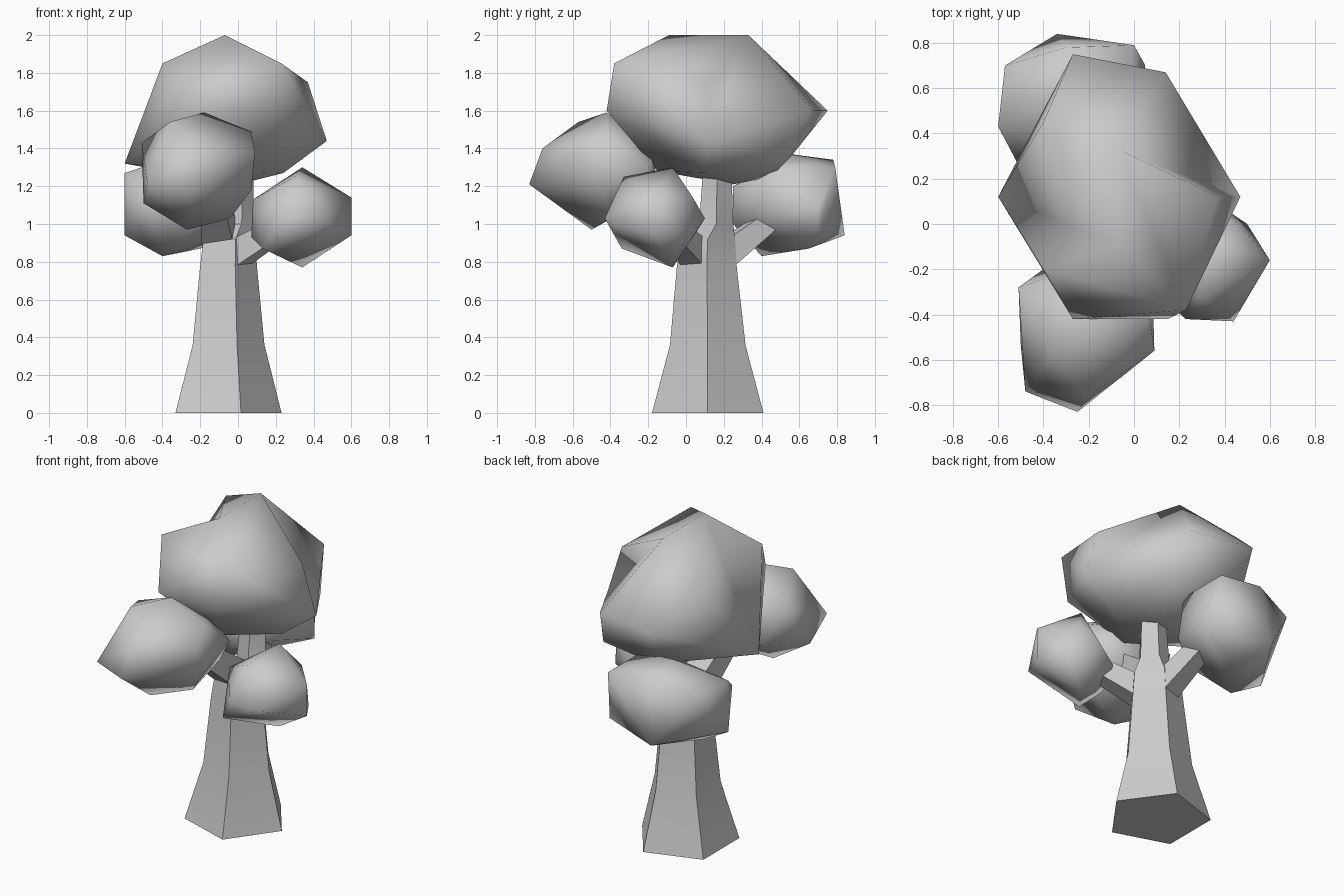
import bpy
import bmesh
import math
from mathutils import Vector

if "Cube" in bpy.data.objects:
    bpy.data.objects.remove(bpy.data.objects["Cube"], do_unlink=True)

grey = bpy.data.materials.new("plain grey")
grey.use_nodes = True
GREY = (0.6, 0.6, 0.6, 1)
grey.diffuse_color = GREY
grey.node_tree.nodes["Principled BSDF"].inputs["Base Color"].default_value = GREY


def finish(name, bm, sharp_angle):
    """Smooth shading that keeps edges above sharp_angle crisp."""
    bmesh.ops.recalc_face_normals(bm, faces=bm.faces)
    for face in bm.faces:
        face.smooth = True
    for edge in bm.edges:
        edge.smooth = edge.calc_face_angle(0) < sharp_angle
    mesh = bpy.data.meshes.new(name)
    bm.to_mesh(mesh)
    bm.free()
    mesh.materials.append(grey)
    obj = bpy.data.objects.new(name, mesh)
    bpy.context.collection.objects.link(obj)


def tube(name, sections, sides, direction=None, turn=0.0):
    """Flat-sided tapered limb through (centre, radius) sections."""
    axis = Vector(direction or (0, 0, 1)).normalized()
    if direction:
        across = axis.cross(Vector((0, 0, 1))).normalized()
    else:
        across = Vector((1, 0, 0))
    other = axis.cross(across)
    bm = bmesh.new()
    rings = []
    for centre, radius in sections:
        ring = []
        for i in range(sides):
            a = turn + i * math.tau / sides
            offset = across * math.cos(a) + other * math.sin(a)
            ring.append(bm.verts.new(Vector(centre) + offset * radius))
        rings.append(ring)
    for low, high in zip(rings, rings[1:]):
        for i in range(sides):
            j = (i + 1) % sides
            bm.faces.new((low[i], low[j], high[j], high[i]))
    bm.faces.new(rings[0][::-1])
    bm.faces.new(rings[-1])
    finish(name, bm, math.radians(35))


def branch(name, start, end, r0, r1):
    way = Vector(end) - Vector(start)
    tube(name, [(start, r0), (end, r1)], 4, way, math.pi / 4)


def leaf_clump(name, corners, dents=()):
    """Smooth clump wrapped round its corners; dents turn ridges into valleys."""
    bm = bmesh.new()
    verts = [bm.verts.new(corner) for corner in corners]
    ridges = [(verts[a], verts[b]) for a, b in dents]
    result = bmesh.ops.convex_hull(bm, input=verts)
    inside = [v for v in result["geom_interior"] if isinstance(v, bmesh.types.BMVert)]
    bmesh.ops.delete(bm, geom=inside, context="VERTS")
    for a, b in ridges:
        edge = bm.edges.get((a, b))
        if edge:
            bmesh.ops.rotate_edges(bm, edges=[edge])
    finish(name, bm, math.pi)


# Five-sided flared trunk that narrows to a leader inside the crown
tube("trunk", [((-.08, .115, 0), .31), ((-.07, .115, .36), .21),
               ((-.066, .11, .78), .166), ((-.06, .115, .92), .152),
               ((-.01, .16, 1.0), .095), ((.0, .165, 1.27), .08)], 5)

# Three forks reaching into the side clumps
branch("front_branch", (-.1, .08, .95), (-.15, -.3, 1.25), .12, .08)
branch("left_branch", (-.02, .06, .83), (.26, -.1, 1.0), .1, .07)
branch("back_branch", (-.06, .18, .82), (-.15, .48, 1.05), .1, .07)

# Crown
leaf_clump("crown", [
    (-.07, -.09, 2), (-.07, .33, 2), (-.4, -.2, 1.85), (-.4, .45, 1.85),
    (.23, -.38, 1.85), (.37, .12, 1.75), (.14, .67, 1.6), (.47, .12, 1.44),
    (.15, -.42, 1.6), (-.27, -.42, 1.6), (-.6, .12, 1.32), (-.27, .75, 1.6),
    (.2, .55, 1.35), (-.05, -.15, 1.28), (0, .25, 1.21), (-.1, .45, 1.25),
    (.24, .1, 1.27)], dents=[(2, 3), (5, 6)])

# Side clumps
leaf_clump("front_clump", [
    (-.18, -.42, 1.59), (-.36, -.57, 1.54), (-.51, -.28, 1.43), (-.48, -.74, 1.22),
    (-.25, -.83, 1.21), (-.2, -.76, 1.4), (.09, -.56, 1.38), (.07, -.42, 1.49),
    (.07, -.45, 1.18), (-.5, -.54, 1.11), (-.27, -.5, .97), (-.04, -.4, 1.03),
    (.08, -.2, 1.3), (0, -.18, 1.15), (-.4, -.2, 1.2), (-.1, -.15, 1.4)])
leaf_clump("left_clump", [
    (.34, -.07, 1.3), (.3, -.33, 1.25), (.6, -.16, 1.14), (.6, -.16, .94),
    (.34, -.07, .77), (.13, -.34, .87), (.44, -.43, 1.03), (.23, -.42, 1.03),
    (.08, -.2, 1.13), (.07, -.2, .93), (.43, .03, 1.15), (.35, .1, 1.03),
    (.2, .05, .95), (.5, 0, .92)])
leaf_clump("back_clump", [
    (-.57, .7, 1.27), (-.34, .84, .94), (-.3, .78, 1.34), (0, .79, 1.3),
    (.05, .7, 1.08), (.05, .7, .96), (-.6, .43, 1.27), (-.6, .43, .94),
    (-.51, .26, 1.15), (-.4, .4, .83), (-.2, .65, .87), (-.2, .25, 1.2),
    (-.2, .25, 1.0), (-.3, .55, 1.37), (0, .45, 1.3), (0, .4, 1.05)])
